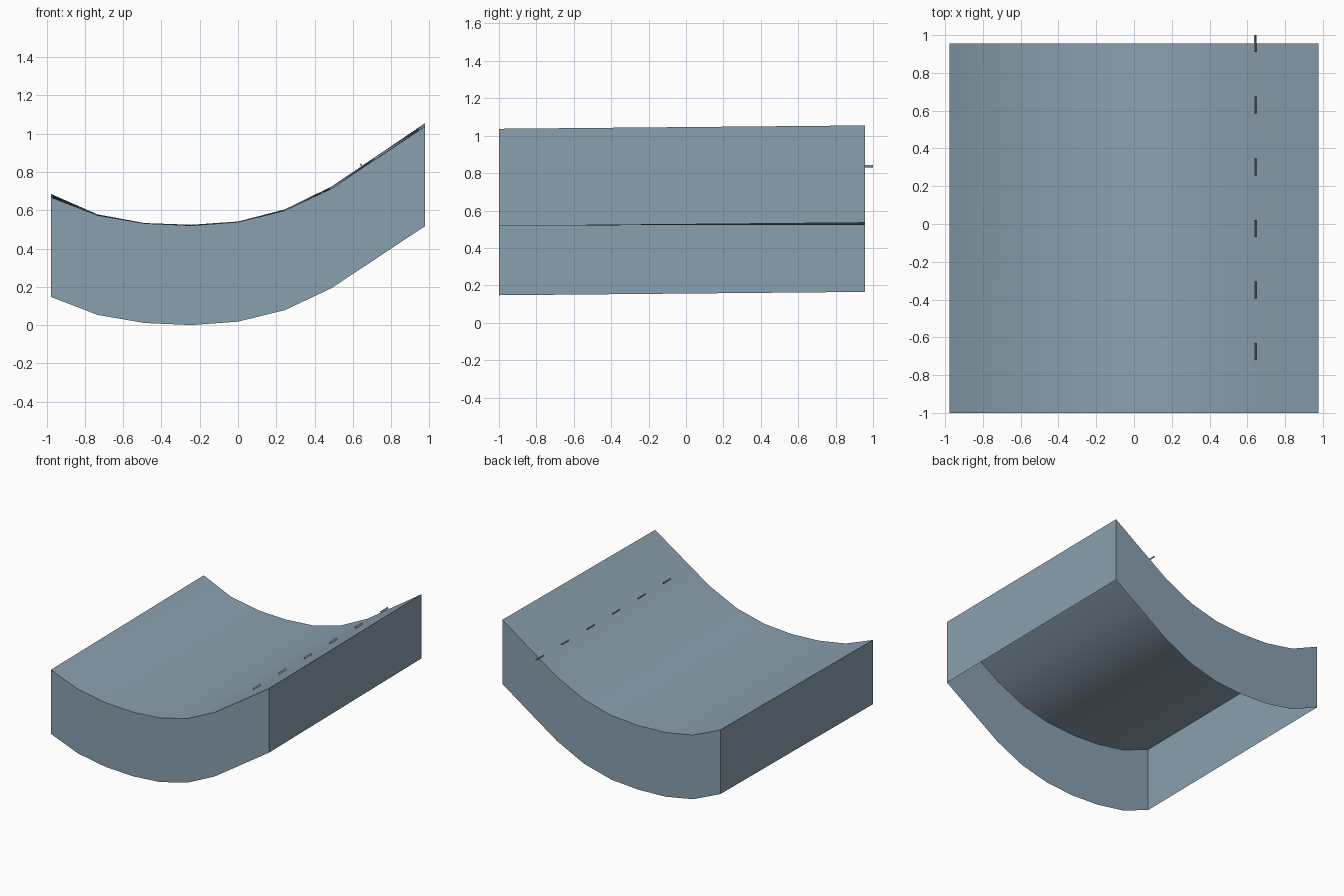
import bpy, bmesh, math
from mathutils import Matrix, Vector

if "Cube" in bpy.data.objects:
    bpy.data.objects.remove(bpy.data.objects["Cube"], do_unlink=True)

paint = bpy.data.materials.new("blue_grey")
paint.use_nodes = True
colour = (0.255, 0.352, 0.43, 1)
paint.diffuse_color = colour
paint.node_tree.nodes["Principled BSDF"].inputs["Base Color"].default_value = colour


def add_object(name, bm):
    mesh = bpy.data.meshes.new(name)
    bm.to_mesh(mesh)
    bm.free()
    mesh.materials.append(paint)
    obj = bpy.data.objects.new(name, mesh)
    bpy.context.collection.objects.link(obj)
    return obj


HALF_WIDTH, FRONT, BACK, DEPTH = 0.977, -1.0, 0.956, 0.52
ROWS = 8
# Top surface heights along x, at the front edge and at the back edge
front_z = [0.667, 0.573, 0.531, 0.52, 0.538, 0.598, 0.713, 0.875, 1.037]
back_z = [0.685, 0.578, 0.533, 0.524, 0.541, 0.604, 0.724, 0.889, 1.055]

# Curved top sheet
bm = bmesh.new()
columns = len(front_z)
grid = []
for r in range(ROWS + 1):
    t = r / ROWS
    y = FRONT + (BACK - FRONT) * t
    grid.append([bm.verts.new((HALF_WIDTH * (2 * c / (columns - 1) - 1), y, a + (b - a) * t))
                 for c, (a, b) in enumerate(zip(front_z, back_z))])
for r in range(ROWS):
    for c in range(columns - 1):
        bm.faces.new((grid[r][c], grid[r][c + 1], grid[r + 1][c + 1], grid[r + 1][c]))

# Side walls, dropped from the rim and open underneath
rim = [e for e in bm.edges if e.is_boundary]
walls = bmesh.ops.extrude_edge_only(bm, edges=rim)["geom"]
bmesh.ops.translate(bm, vec=(0, 0, -DEPTH),
                    verts=[v for v in walls if isinstance(v, bmesh.types.BMVert)])

# Turn every face outwards
centre = Vector((0, 0, 0.35))
bm.normal_update()
for f in bm.faces:
    out = f.normal.z if abs(f.normal.z) > 0.3 else f.normal.dot(f.calc_center_median() - centre)
    if out < 0:
        f.normal_flip()

shell = add_object("curved_shell", bm)
bpy.ops.object.select_all(action="DESELECT")
shell.select_set(True)
bpy.context.view_layer.objects.active = shell
bpy.ops.object.shade_smooth_by_angle(angle=math.radians(30))

# Row of small pegs lying along the raised slope
tilt = Matrix.Rotation(math.radians(-34), 4, "Y")
for i in range(6):
    y = 0.955 - 0.326 * i
    bm = bmesh.new()
    bmesh.ops.create_cube(bm, size=1)
    bmesh.ops.scale(bm, vec=(0.007, 0.09, 0.014), verts=bm.verts)
    bmesh.ops.transform(bm, matrix=Matrix.Translation((0.643, y, 0.837)) @ tilt, verts=bm.verts)
    add_object(f"peg_{i + 1}", bm)
